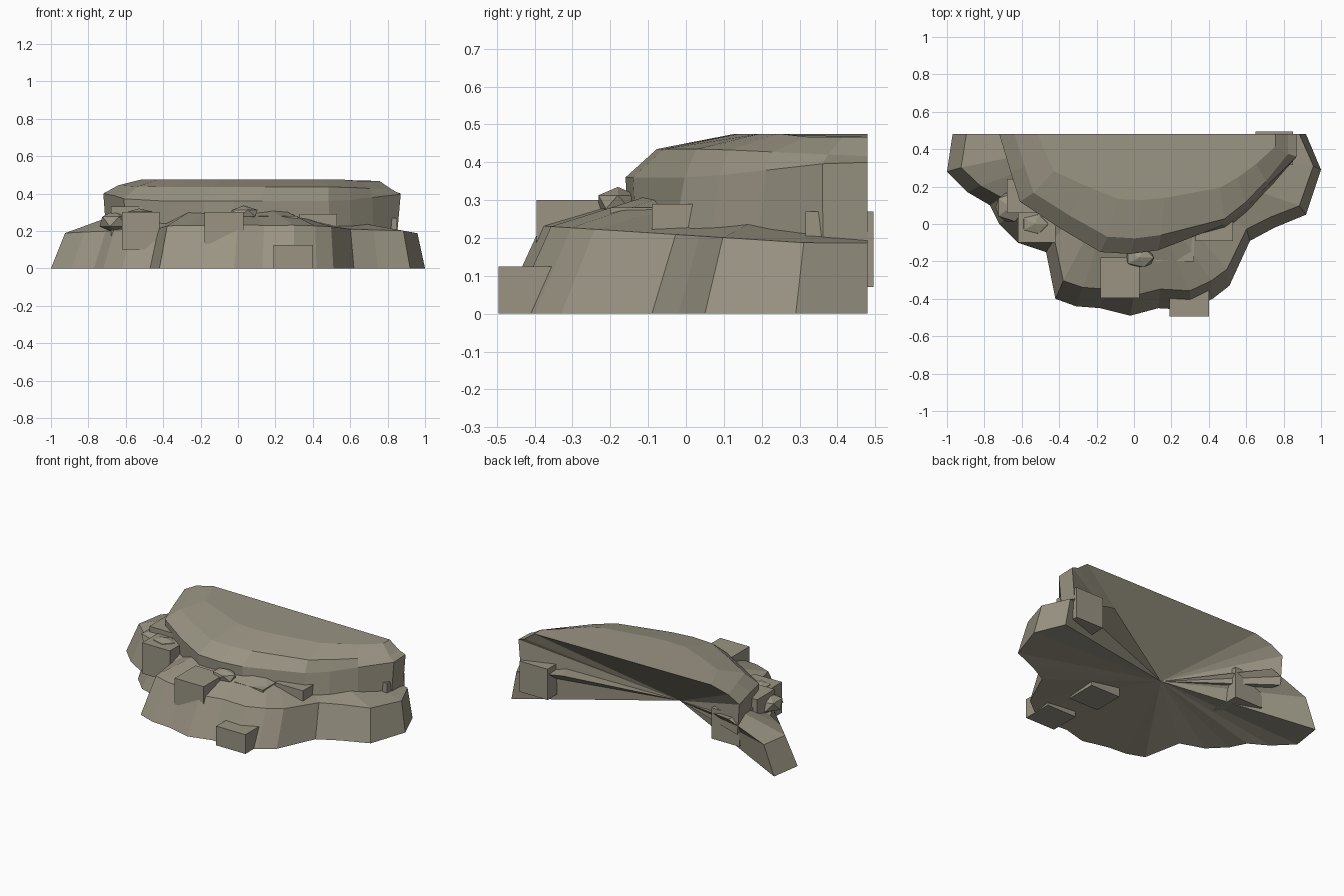
import bpy
import bmesh
from mathutils import Vector

cube = bpy.data.objects.get("Cube")
if cube:
    bpy.data.objects.remove(cube, do_unlink=True)

stone = bpy.data.materials.new("khaki_stone")
stone.use_nodes = True
COLOR = (0.32, 0.295, 0.225, 1)
stone.diffuse_color = COLOR
stone.node_tree.nodes["Principled BSDF"].inputs["Base Color"].default_value = COLOR

BACK = 0.48
APEX = (-0.07, 0.16, 0.13)   # hollow point shared by the undersides


def finish(name, bm):
    bmesh.ops.recalc_face_normals(bm, faces=bm.faces[:])
    mesh = bpy.data.meshes.new(name)
    bm.to_mesh(mesh)
    bm.free()
    mesh.materials.append(stone)
    obj = bpy.data.objects.new(name, mesh)
    bpy.context.collection.objects.link(obj)


def rock_shell(name, rings, cap):
    """Skin open rings, then close every free edge to the hollow point."""
    bm = bmesh.new()
    rows = [[bm.verts.new(p) for p in ring] for ring in rings]
    for low, high in zip(rows, rows[1:]):
        for i in range(len(low) - 1):
            bm.faces.new((low[i], low[i + 1], high[i + 1], high[i]))
    if cap:
        bm.faces.new(rows[-1])
    border = [e for e in bm.edges if len(e.link_faces) == 1]
    apex = bm.verts.new(APEX)
    for e in border:
        bm.faces.new((e.verts[0], e.verts[1], apex))
    finish(name, bm)


def inset(p, kx, ky, z, cx=0.0):
    return (cx + (p[0] - cx) * kx, BACK + (p[1] - BACK) * ky, z)


# Lower ledge: flared foot, rim, and a top sloping up under the slab
foot = [(-.97, .48), (-1, .28), (-.89, .17), (-.77, .1), (-.72, 0), (-.62, -.1),
        (-.47, -.15), (-.42, -.4), (-.31, -.44), (-.18, -.45), (-.02, -.49),
        (.13, -.45), (.3, -.46), (.42, -.4), (.51, -.33), (.62, -.09),
        (.75, -.02), (.92, .05), (1, .29), (.92, .48)]


def rim_z(p):
    return 0.187 + 0.04 * max(0, (0.3 - p[1]) / 0.7)


def ledge_top(p):
    if p[0] < -.45:
        return inset(p, .66, .62, .285)
    return inset(p, .6, .62, rim_z(p) + (.08 if p[0] < .45 else .06))


bottom = [(x, y, 0) for x, y in foot]
rim = [inset(p, .942, .89, rim_z(p), .3) for p in foot]
rock_shell("lower_ledge", [bottom, rim, [ledge_top(p) for p in foot]], False)

# Upper slab: wall leaning inward on the left flank, bevelled shoulder, flat top
edge = [(-.72, .48), (-.66, .28), (-.61, .12), (-.4, -.02), (-.18, -.15),
        (-.02, -.16), (.13, -.14), (.5, -.04), (.62, .06), (.74, .19),
        (.87, .36), (.87, .48)]


def slab_shoulder(p):
    z = 0.36 + 0.04 * min(1, max(0, p[1] / 0.4))
    if .45 < p[0] < .8:
        return inset(p, .97, .93, z)
    return (p[0], p[1], z)


def slab_crest(p):
    slope = -.04 if p[0] > .45 else .02
    return inset(p, .92, .87, .435 + slope * max(0, p[1]), .3)


base = [inset(p, .98, .985, .2) for p in edge]
shoulder = [slab_shoulder(p) for p in edge]
crest = [slab_crest(p) for p in edge]
plateau = [inset(p, .8, .55, .475 if p[0] < .7 else .467, .3) for p in edge]
rock_shell("upper_slab", [base, shoulder, crest, plateau], True)


# Squared blocks lodged in the ledge: low corner, high corner
def block(name, low, high):
    bm = bmesh.new()
    bmesh.ops.create_cube(bm, size=1)
    low, high = Vector(low), Vector(high)
    for v in bm.verts:
        v.co = (low + high) / 2 + v.co * (high - low)
    finish(name, bm)


block("block_left", (-.62, -.1, .1), (-.42, .1, .3))
block("block_left_upper", (-.68, .06, .13), (-.48, .24, .33))
block("block_left_rear", (-.65, .18, .07), (-.45, .38, .27))
block("block_front", (-.18, -.395, .13), (.03, -.18, .3))
block("block_foot", (.19, -.495, 0), (.4, -.3, .125))
block("block_middle", (.11, -.2, .03), (.32, 0, .28))
block("block_right", (.33, -.09, .09), (.53, .11, .29))
block("block_right_rear", (.65, .315, .07), (.85, .495, .27))


# Loose faceted boulders
def boulder(name, center, size):
    bm = bmesh.new()
    bmesh.ops.create_icosphere(bm, subdivisions=1, radius=1)
    for v in bm.verts:
        v.co = Vector(center) + v.co * Vector(size)
    finish(name, bm)


boulder("boulder_front", (.03, -.18, .295), (.085, .06, .04))
boulder("boulder_left", (-.66, .09, .25), (.09, .09, .06))
boulder("boulder_left_small", (-.53, .0, .29), (.08, .06, .03))
